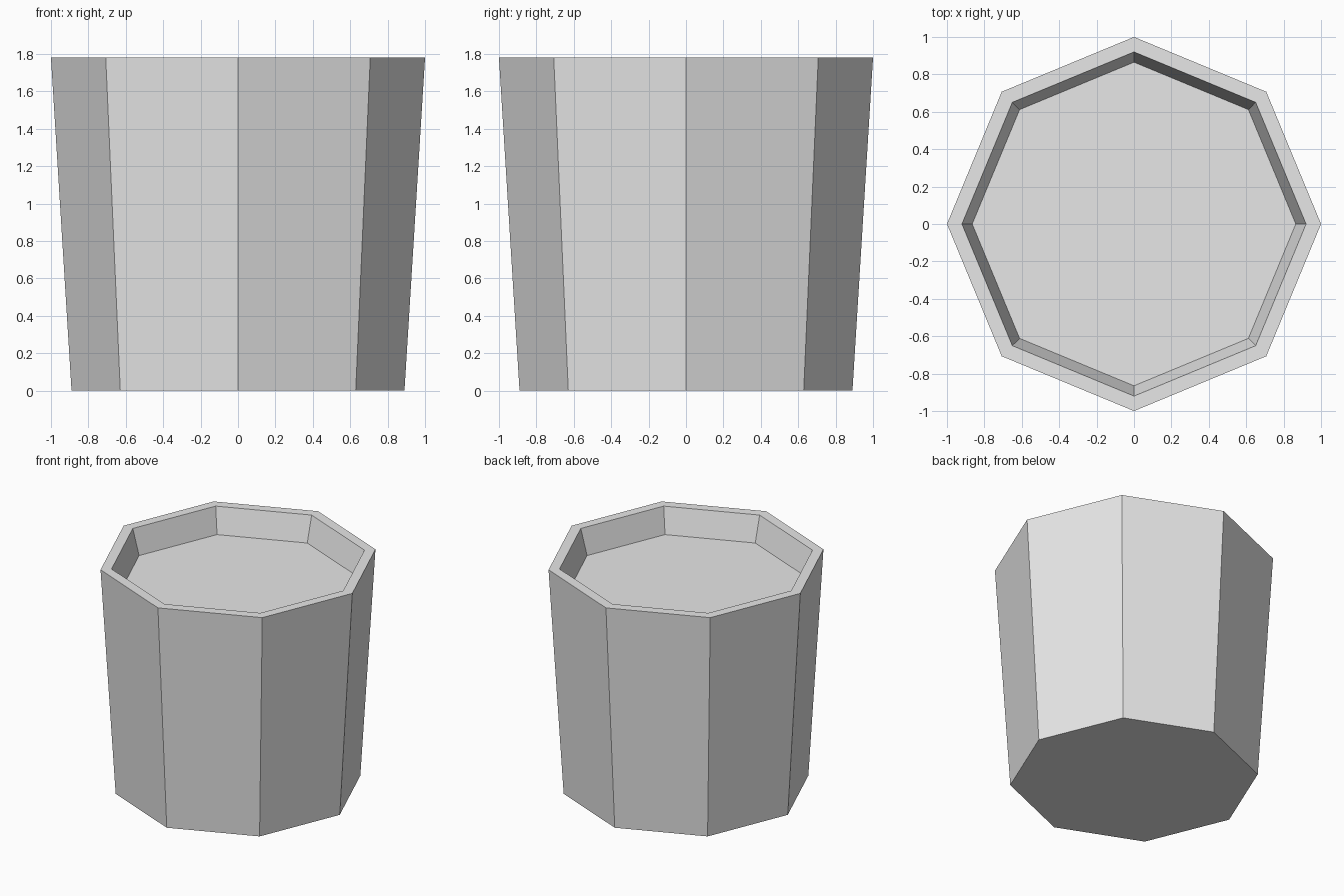
import bpy
import bmesh
from math import cos, sin, tau

SIDES = 8

default = bpy.data.objects.get("Cube")
if default:
    bpy.data.objects.remove(default, do_unlink=True)

# Plain grey material
grey = bpy.data.materials.new("light_grey")
grey.use_nodes = True
grey.diffuse_color = (0.8, 0.8, 0.8, 1)
grey.node_tree.nodes["Principled BSDF"].inputs["Base Color"].default_value = (0.8, 0.8, 0.8, 1)

# Profile (radius, height): base, outer rim, inner rim, recessed floor
profile = [(0.89, 0), (1, 1.78), (0.92, 1.78), (0.865, 1.58)]

bm = bmesh.new()
rings = [
    [bm.verts.new((r * cos(tau * i / SIDES), r * sin(tau * i / SIDES), z)) for i in range(SIDES)]
    for r, z in profile
]

# Walls and rim between neighbouring rings
for low, high in zip(rings, rings[1:]):
    for i in range(SIDES):
        j = (i + 1) % SIDES
        bm.faces.new((low[i], low[j], high[j], high[i]))

# Underside and recessed floor
bm.faces.new(rings[0][::-1])
bm.faces.new(rings[-1])
bmesh.ops.recalc_face_normals(bm, faces=bm.faces)

mesh = bpy.data.meshes.new("octagonal_pot")
bm.to_mesh(mesh)
bm.free()
mesh.materials.append(grey)
pot = bpy.data.objects.new("octagonal_pot", mesh)
bpy.context.collection.objects.link(pot)
